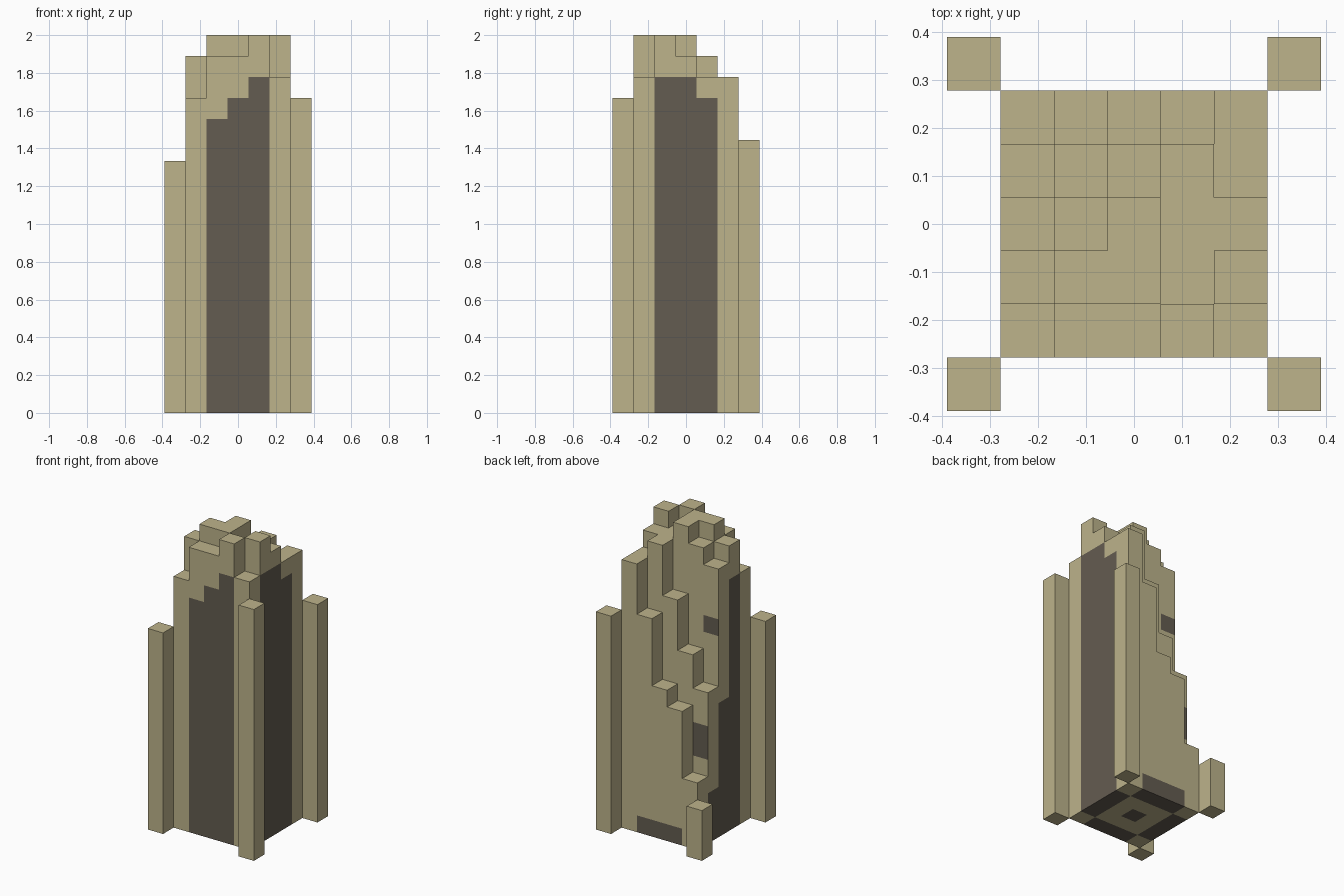
import bpy
import bmesh
import math
from mathutils import Vector

cube = bpy.data.objects.get("Cube")
if cube:
    bpy.data.objects.remove(cube, do_unlink=True)

U = 1 / 9  # edge of one block


def make_material(name, color):
    mat = bpy.data.materials.new(name)
    mat.use_nodes = True
    mat.diffuse_color = (*color, 1)
    mat.node_tree.nodes["Principled BSDF"].inputs["Base Color"].default_value = (*color, 1)
    return mat


sand = make_material("sand_stone", (0.508, 0.451, 0.258))
dark = make_material("dark_stone", (0.127, 0.107, 0.082))


def make_object(name, bm, materials):
    mesh = bpy.data.meshes.new(name)
    bm.to_mesh(mesh)
    bm.free()
    for mat in materials:
        mesh.materials.append(mat)
    obj = bpy.data.objects.new(name, mesh)
    bpy.context.collection.objects.link(obj)
    return obj


# Ruined tower: column heights in blocks, rows from front to back
HEIGHTS = [
    [15, 17, 17, 18, 16],
    [17, 18, 18, 17, 18],
    [16, 17, 18, 17, 17],
    [9, 11, 14, 17, 16],
    [4, 8, 9, 13, 16],
]
N = len(HEIGHTS)

# Top of the dark panel on the three middle blocks of each side
PANELS = {
    (0, -1, 0): (14, 15, 16),
    (1, 0, 0): (16, 16, 15),
    (-1, 0, 0): (15, 8, 3),
    (0, 1, 0): (1, 1, 1),
}
# Dark blocks showing on the broken back: column, row, level
PATCHES = {(0, 3, 5), (0, 3, 6), (0, 2, 12)}


def filled(i, j, k):
    return 0 <= i < N and 0 <= j < N and 0 <= k < HEIGHTS[j][i]


def is_dark(i, j, k, d):
    if d == (0, 0, 1):
        return False
    if d == (0, 0, -1):
        edges = (i in (0, N - 1)) + (j in (0, N - 1))
        return edges == 1 or (i == 2 and j == 2)
    if d == (0, 1, 0) and (i, j, k) in PATCHES:
        return True
    if 0 <= i + d[0] < N and 0 <= j + d[1] < N:
        return False  # only the outer walls carry panels
    along = i if d[0] == 0 else j
    return 0 < along < N - 1 and k < PANELS[d][along - 1]


def add_quad(bm, center, normal, material_index):
    n = Vector(normal)
    a = Vector((n.y, n.z, n.x))
    b = n.cross(a)
    corners = [a + b, b - a, -a - b, a - b]
    face = bm.faces.new([bm.verts.new((center + (n + c) / 2) * U) for c in corners])
    face.material_index = material_index


bm = bmesh.new()
directions = list(PANELS) + [(0, 0, 1), (0, 0, -1)]
for j, row in enumerate(HEIGHTS):
    for i, height in enumerate(row):
        for k in range(height):
            for d in directions:
                if not filled(i + d[0], j + d[1], k + d[2]):
                    center = Vector((i - 2, j - 2, k + 0.5))
                    add_quad(bm, center, d, int(is_dark(i, j, k, d)))
# Join the blocks and merge flat areas of one colour
bmesh.ops.remove_doubles(bm, verts=bm.verts, dist=U / 100)
bmesh.ops.dissolve_limit(bm, angle_limit=math.radians(1), verts=bm.verts,
                         edges=bm.edges, delimit={'MATERIAL'})
make_object("tower_core", bm, [sand, dark])

# Corner pillars: side in x, side in y, height in blocks
for name, sx, sy, height in (
    ("front_left_pillar", 1, -1, 15),
    ("front_right_pillar", -1, -1, 12),
    ("back_left_pillar", 1, 1, 13),
    ("back_right_pillar", -1, 1, 3),
):
    bm = bmesh.new()
    bmesh.ops.create_cube(bm, size=U)
    bmesh.ops.scale(bm, vec=(1, 1, height), verts=bm.verts)
    bmesh.ops.translate(bm, vec=(3 * sx * U, 3 * sy * U, height * U / 2), verts=bm.verts)
    make_object(name, bm, [sand])
